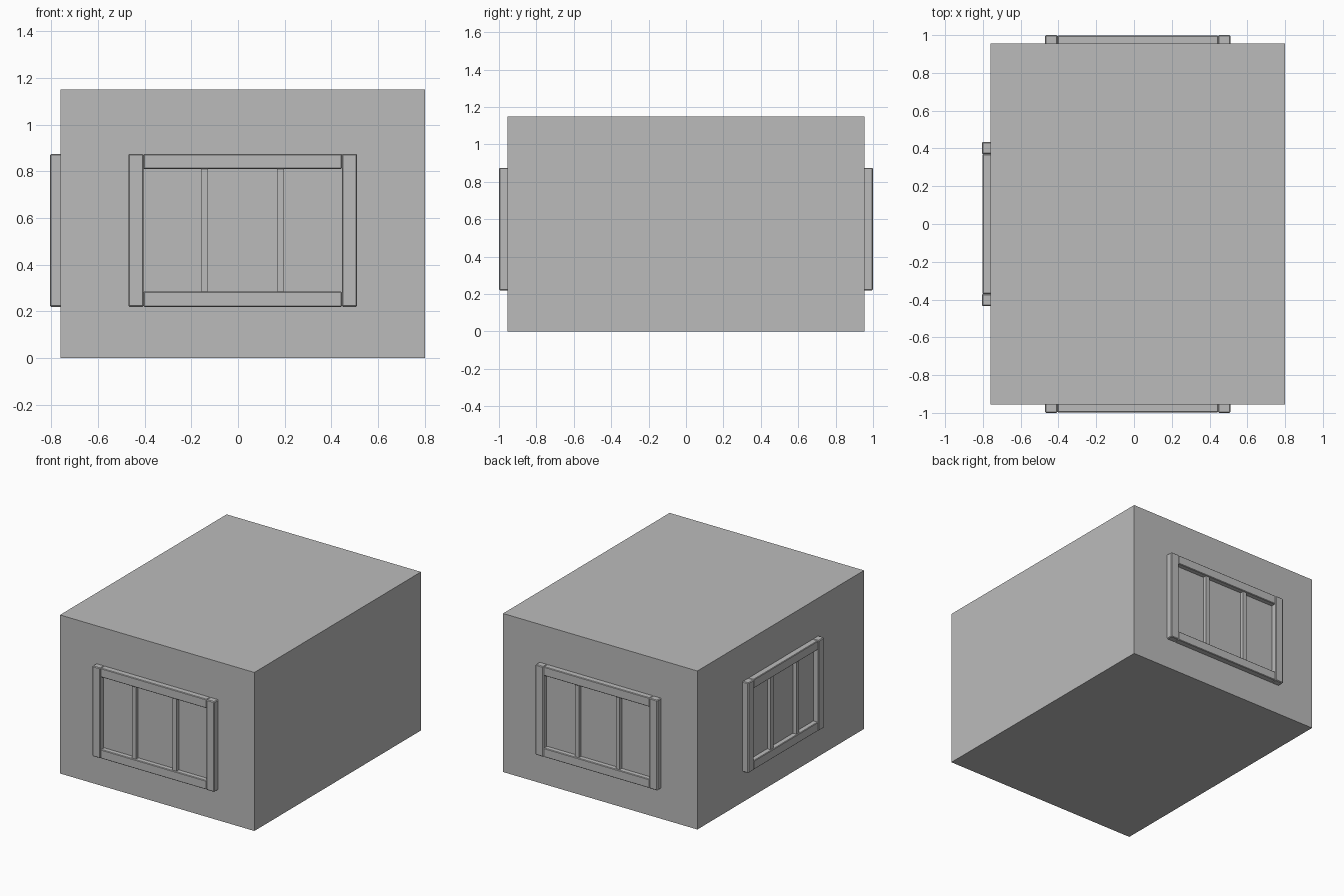
import bpy
from math import radians
from mathutils import Matrix, Vector

if "Cube" in bpy.data.objects:
    bpy.data.objects.remove(bpy.data.objects["Cube"])

grey = bpy.data.materials.new("plain_grey")
grey.use_nodes = True
grey.diffuse_color = (0.5, 0.5, 0.5, 1)
grey.node_tree.nodes["Principled BSDF"].inputs["Base Color"].default_value = (0.5, 0.5, 0.5, 1)


def box(name, low, high, place=Matrix.Identity(4), bevel=0):
    """Box between two corners, moved into place, with optional chamfered edges."""
    low, high = Vector(low), Vector(high)
    bpy.ops.mesh.primitive_cube_add(size=1)
    obj = bpy.context.object
    obj.name = name
    obj.data.transform(Matrix.Translation((low + high) / 2) @ Matrix.Diagonal((*(high - low), 1)))
    obj.matrix_world = place
    obj.data.materials.append(grey)
    if bevel:
        mod = obj.modifiers.new("edge", "BEVEL")
        mod.width = bevel
        mod.segments = 1
    return obj


def window(side, width, mullion, place):
    """Framed window built facing -y on the plane y = 0."""
    half, trim, depth = width / 2, 0.065, 0.042
    bottom, top = 0.22, 0.875
    inner = half - trim
    box(side + "_window_pane", (-inner, -0.006, bottom + trim), (inner, 0.005, top - trim), place)
    for name, z in (("sill", bottom), ("lintel", top - trim)):
        box(f"{side}_window_{name}", (-inner, -depth, z), (inner, 0.005, z + trim), place, 0.004)
    for name, s in (("left", 1), ("right", -1)):
        x = s * (half - trim / 2)
        box(f"{side}_window_{name}_stile", (x - trim / 2, -depth - 0.003, bottom),
            (x + trim / 2, 0.005, top), place, 0.005)
        x = s * mullion
        box(f"{side}_window_{name}_mullion", (x - 0.015, -0.033, bottom + trim),
            (x + 0.015, 0.005, top - trim), place)


# Main block
box("building_body", (-0.76, -0.955, 0), (0.8, 0.955, 1.15))

# Windows on three walls
for side, width, mullion, spot, turn in (
    ("front", 0.98, 0.163, (0.02, -0.955, 0), 0),
    ("back", 0.98, 0.163, (0.02, 0.955, 0), 180),
    ("right", 0.87, 0.147, (-0.76, 0, 0), -90),
):
    window(side, width, mullion, Matrix.Translation(spot) @ Matrix.Rotation(radians(turn), 4, "Z"))
